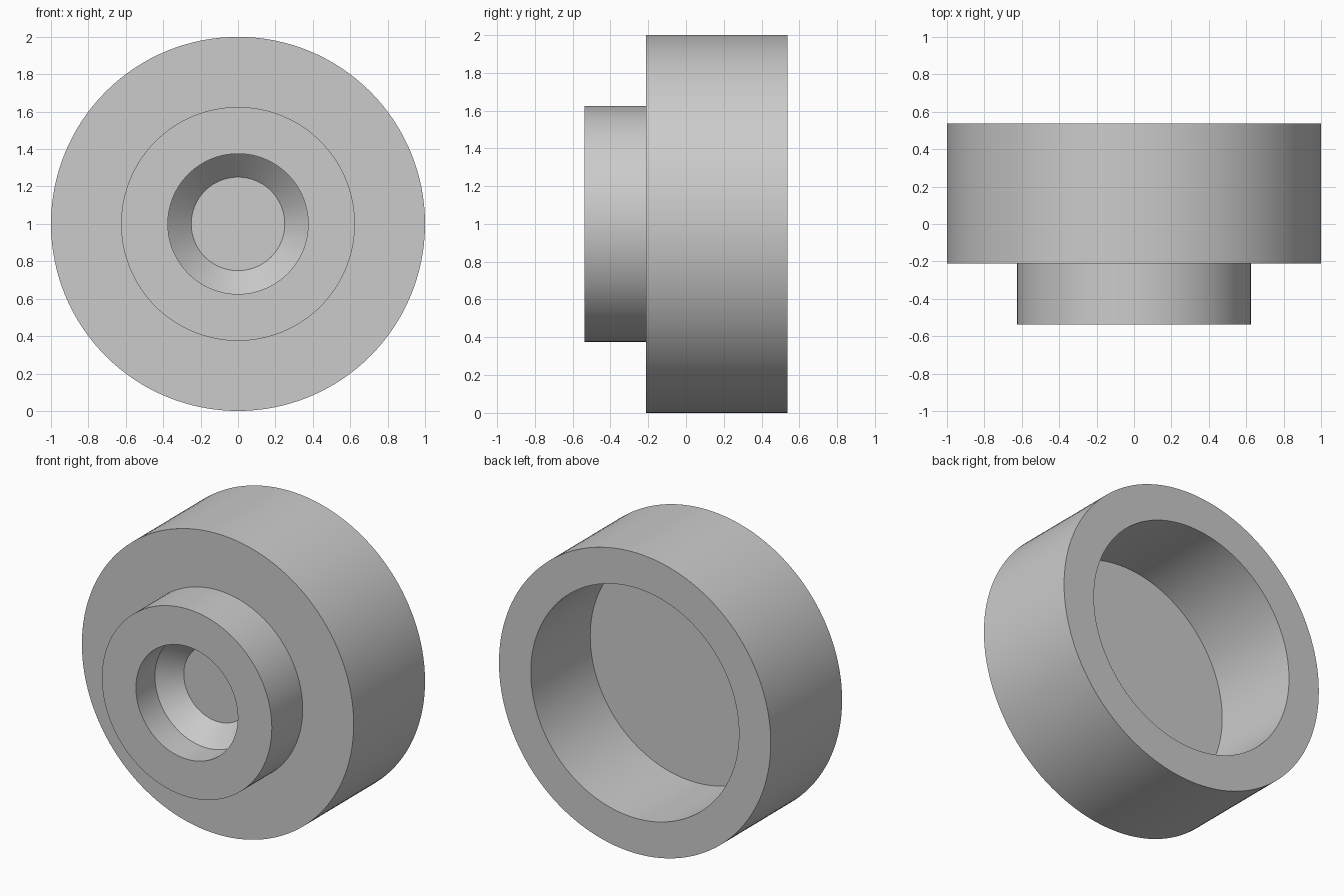
import bpy
import bmesh
import math
from mathutils import Vector

cube = bpy.data.objects.get("Cube")
if cube:
    bpy.data.objects.remove(cube, do_unlink=True)

# Single grey material
grey = bpy.data.materials.new("light grey")
grey.use_nodes = True
colour = (0.6, 0.6, 0.6, 1)
grey.diffuse_color = colour
grey.node_tree.nodes["Principled BSDF"].inputs["Base Color"].default_value = colour

SEGMENTS = 128
CENTRE = Vector((0, 0, 1))


def lathe(name, profile):
    """Revolve (radius, y) points about the horizontal front-to-back axis."""
    bm = bmesh.new()
    verts = [bm.verts.new((r, y, CENTRE.z)) for r, y in profile]
    edges = [bm.edges.new(pair) for pair in zip(verts, verts[1:])]
    bmesh.ops.spin(bm, geom=verts + edges, cent=CENTRE, axis=(0, 1, 0),
                   angle=math.tau, steps=SEGMENTS, use_merge=True)
    bmesh.ops.remove_doubles(bm, verts=bm.verts, dist=0.0001)
    bmesh.ops.recalc_face_normals(bm, faces=bm.faces)
    mesh = bpy.data.meshes.new(name)
    bm.to_mesh(mesh)
    bm.free()
    mesh.materials.append(grey)
    obj = bpy.data.objects.new(name, mesh)
    bpy.context.collection.objects.link(obj)
    bpy.ops.object.select_all(action="DESELECT")
    obj.select_set(True)
    bpy.context.view_layer.objects.active = obj
    bpy.ops.object.shade_smooth_by_angle(angle=math.radians(30))
    return obj


FRONT, BACK = -0.5375, 0.5375
STEP = -0.2125          # front face of the wide cup
FLOOR = STEP + 0.125    # bottom of the rear recess

lathe("stepped_cup", [
    # front socket: blind floor, chamfer, straight bore
    (0, STEP), (0.25, STEP), (0.375, FRONT + 0.2), (0.375, FRONT),
    # boss and wide body
    (0.625, FRONT), (0.625, STEP), (1, STEP), (1, BACK),
    # rear recess
    (0.766, BACK), (0.766, FLOOR), (0, FLOOR),
])
